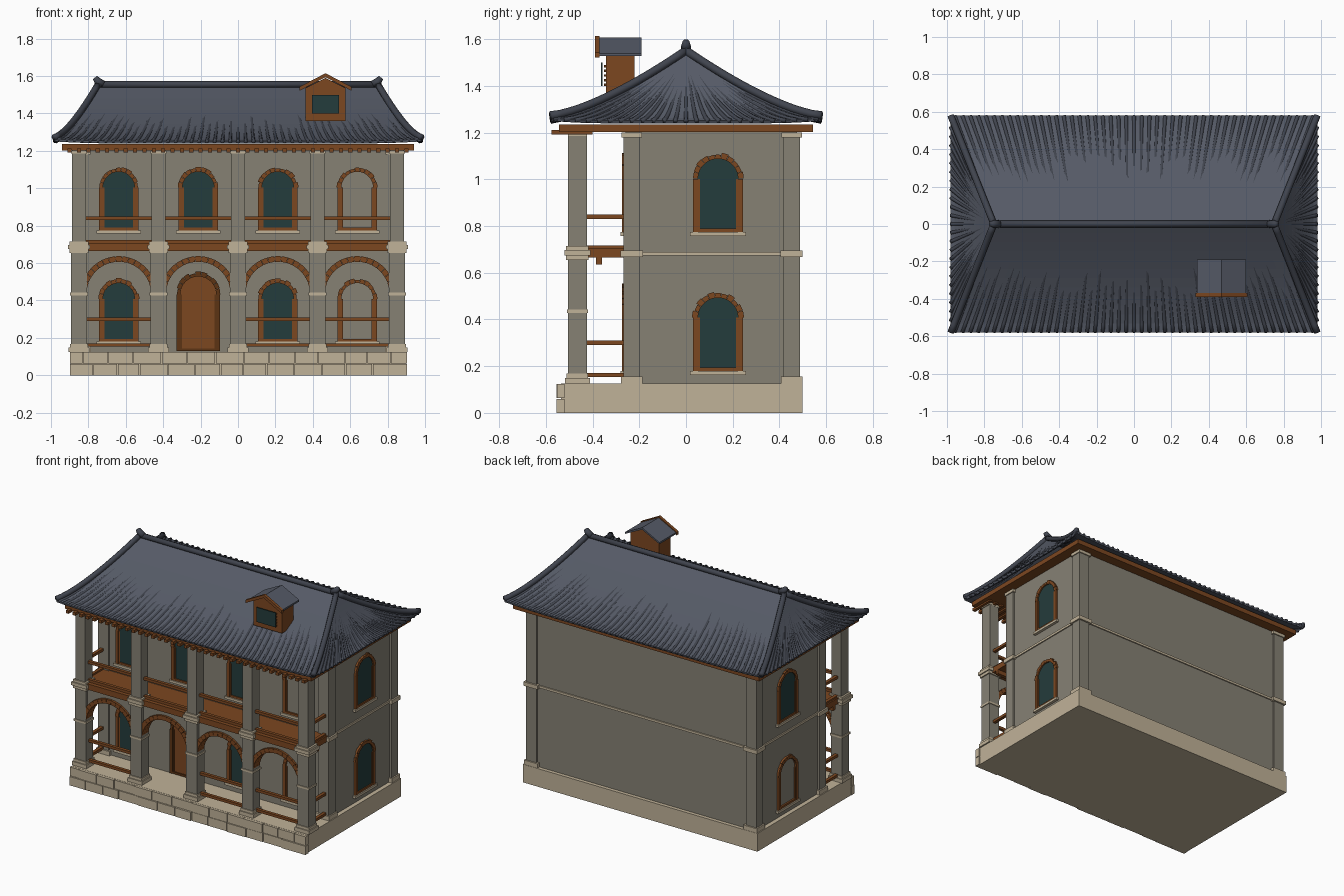
import bpy, bmesh, math, random
from mathutils import Matrix, Vector

if "Cube" in bpy.data.objects:
    bpy.data.objects.remove(bpy.data.objects["Cube"])
random.seed(4)


def mat(name, hexcol):
    m = bpy.data.materials.new(name)
    c = [int(hexcol[i:i + 2], 16) / 255 for i in (0, 2, 4)]
    m.diffuse_color = [((v + .055) / 1.055) ** 2.4 if v > .04 else v / 12.92 for v in c] + [1]
    m.use_nodes = True
    m.node_tree.nodes["Principled BSDF"].inputs["Base Color"].default_value = m.diffuse_color
    return m


WALL = mat("grey_plaster", "868174")
STONE = mat("cream_stone", "c0b298")
WOOD = mat("brown_wood", "7c4720")
DARKWOOD = mat("dark_wood", "5c3414")
GLASS = mat("teal_glass", "243c3c")
SLATE = mat("roof_slate", "555a66")
TILE = mat("dark_tile", "40444e")


def finish(name, bm, m, smooth=False):
    bmesh.ops.recalc_face_normals(bm, faces=bm.faces)
    me = bpy.data.meshes.new(name)
    bm.to_mesh(me)
    bm.free()
    me.materials.append(m)
    ob = bpy.data.objects.new(name, me)
    bpy.context.collection.objects.link(ob)
    if smooth:
        for p in me.polygons:
            p.use_smooth = True
    return ob


def box(bm, x0, x1, y0, y1, z0, z1, M=Matrix()):
    T = Matrix.Translation(((x0 + x1) / 2, (y0 + y1) / 2, (z0 + z1) / 2))
    S = Matrix.Diagonal((abs(x1 - x0), abs(y1 - y0), abs(z1 - z0), 1))
    bmesh.ops.create_cube(bm, size=1, matrix=M @ T @ S)


def boxes(name, m, specs):
    bm = bmesh.new()
    for s in specs:
        box(bm, *s)
    return finish(name, bm, m)


def prism(bm, pts, y0, y1, M=Matrix()):
    """Extrude an x-z outline from y0 to y1."""
    f = bm.faces.new([bm.verts.new(M @ Vector((x, y0, z))) for x, z in pts])
    r = bmesh.ops.extrude_face_region(bm, geom=[f])
    vs = [v for v in r["geom"] if isinstance(v, bmesh.types.BMVert)]
    bmesh.ops.translate(bm, verts=vs, vec=M.to_3x3() @ Vector((0, y1 - y0, 0)))


def arc(cx, cz, r, a0, a1, n):
    return [(cx + r * math.cos(a0 + (a1 - a0) * i / n), cz + r * math.sin(a0 + (a1 - a0) * i / n))
            for i in range(n + 1)]


def voussoirs(bm, cx, cz, r0, r1, y0, y1, n, jit, M=Matrix()):
    for i in range(n):
        a, b = math.pi * (i + .02) / n, math.pi * (i + .98) / n
        ro = r1 + random.uniform(-jit, jit)
        prism(bm, arc(cx, cz, ro, a, b, 3) + arc(cx, cz, r0, b, a, 3), y0, y1, M)


def tube(bm, pts, radii, n=6):
    rings = []
    for i, p in enumerate(pts):
        d = (pts[min(i + 1, len(pts) - 1)] - pts[max(i - 1, 0)]).normalized()
        a = d.cross(Vector((0, 0, 1))).normalized()
        b = a.cross(d)
        rings.append([bm.verts.new(p + radii[i] * (a * math.cos(t) + b * math.sin(t)))
                      for t in [2 * math.pi * k / n for k in range(n)]])
    for r, q in zip(rings, rings[1:]):
        for k in range(n):
            bm.faces.new((r[k], r[(k + 1) % n], q[(k + 1) % n], q[k]))
    bm.faces.new(rings[0])
    bm.faces.new(rings[-1])


# Base and front stone courses
boxes("base_slab", STONE, [(-.895, .895, -.535, .5, 0, .125)])
bm = bmesh.new()
for row in range(2):
    x = -.9
    while x < .9:
        x2 = min(x + random.uniform(.115, .155), .905)
        x2 = .905 if x2 > .86 else x2
        if row == 1 and x == -.9:
            x2 = -.83
        d = random.uniform(-.006, .003)
        box(bm, x + .002, x2 - .002, -.55 + d, -.52, row * .064, row * .064 + .06)
        x = x2
finish("base_stone_blocks", bm, STONE)

# House body, corner pilasters and stone bands
boxes("house_walls", WALL, [(-.865, .865, -.26, .475, .12, 1.21)])
corners = [(sx, y) for sx in (-1, 1) for y in (-.232, .452)]
boxes("corner_pilasters", WALL, [(sx * .80, sx * .88, y - .036, y + .036, .125, 1.2) for sx, y in corners])
boxes("pilaster_stones", STONE, [(sx * (.79 - e), sx * (.885 + e), y - .042 - e, y + .042 + e, a, b)
      for sx, y in corners for a, b, e in ((.125, .155, .004), (.668, .695, .006), (1.18, 1.2, .002))])
boxes("wall_band", STONE, [(-.873, .873, -.268, .483, .674, .69)])

# Veranda columns with stone bases and capitals
xs = [-.85, -.425, 0, .425, .85]
CY = -.465
boxes("veranda_columns", WALL, [(x - w, x + w, CY - .04, CY + .04, a, b)
      for x in xs for w, a, b in ((.042, .125, .68), (.037, .68, 1.21))])
boxes("column_stones", STONE, [(x - w, x + w, CY - w + .002, CY + w - .002, a, b) for x in xs
      for w, a, b in ((.055, .125, .15), (.048, .15, .168), (.047, .428, .442), (.05, .655, .675),
                      (.058, .675, .698), (.05, .698, .715), (.043, 1.185, 1.2))])

# Arcade: plaster spandrels and wooden arch rings
bays = [-.6375, -.2125, .2125, .6375]
bm, bw = bmesh.new(), bmesh.new()
for cx in bays:
    for a in (0, math.pi):
        s = 1 if a == 0 else -1
        prism(bm, arc(cx, .435, .19, a, math.pi / 2, 10) + [(cx, .665), (cx + s * .2125, .665), (cx + s * .2125, .435)],
              CY - .02, CY + .02)
    voussoirs(bw, cx, .435, .172, .202, CY - .035, CY + .035, 17, 0)
finish("arcade_spandrels", bm, WALL)
finish("arcade_arches", bw, WOOD)

# Balcony deck, beams and railings
boxes("balcony_deck", WOOD, [(-.87, .87, -.5, -.25, .665, .705), (-.87, .87, -.385, -.36, .635, .67)])
rails = []
for i, cx in enumerate(bays):
    for z, low in ((.84, 0), (.715, 0), (.30, 1), (.162, 1)):
        if not (low and i == 1):
            rails.append((cx - .178, cx + .178, CY - .011, CY + .011, z - .009, z + .009))
for sx in (-1, 1):
    for z in (.84, .707, .30, .162):
        rails.append((sx * .85 - .011, sx * .85 + .011, -.43, -.26, z - .009, z + .009))
boxes("railings", WOOD, rails)


# Arched windows and door, in a local frame facing -y
def opening(name, M, z0, z1, w, fill):
    r = w / 2
    cz = z1 - r
    frame, pane, sill = bmesh.new(), bmesh.new(), bmesh.new()
    for s in (-1, 1):
        box(frame, s * (r - .022), s * r, -.014, .01, z0, cz, M)
        box(frame, s * (r - .03), s * (r - .018), -.009, .01, z0, cz, M)
    box(frame, -r, r, -.012, .01, z0, z0 + .014, M)
    voussoirs(frame, 0, cz, r - .022, r, -.014, .01, 11, .005, M)
    finish(name + "_frame", frame, DARKWOOD if fill == WOOD else WOOD)
    if fill:
        prism(pane, [(-r + .02, z0 + .01), (r - .02, z0 + .01)] + arc(0, cz, r - .02, 0, math.pi, 16), -.005, .003, M)
        finish(name + "_pane", pane, fill)
    else:
        pane.free()
    if fill != WOOD:
        box(sill, -r - .012, r + .012, -.02, .01, z0 - .017, z0, M)
        finish(name + "_sill", sill, STONE)
    else:
        sill.free()


for i, cx in enumerate(bays):
    M = Matrix.Translation((cx, -.26, 0))
    g = GLASS if i < 3 else None
    opening("upper_window_%d" % i, M, .775, 1.11, .213, g)
    if i == 1:
        opening("front_door", M, .13, .55, .235, WOOD)
    else:
        opening("lower_window_%d" % i, M, .18, .515, .213, g)
for side, sx in (("right", 1), ("left", -1)):
    M = Matrix.Translation((sx * .865, .137, 0)) @ Matrix.Rotation(sx * math.pi / 2, 4, 'Z')
    opening(side + "_upper_window", M, .775, 1.11, .215, GLASS)
    opening(side + "_lower_window", M, .18, .515, .215, GLASS if sx == 1 else None)

# Eaves: fascia and rafter ends
boxes("eaves_fascia", WOOD, [(-.94, .94, -.545, .545, 1.203, 1.236)])
boxes("rafter_ends", WOOD, [(x - .011, x + .011, -.575, -.4, 1.192, 1.212)
      for x in [-.9 + 1.8 * i / 36 for i in range(37)]])


# Curved hipped roof
def roof(side, u, s, dz=0):
    z = 1.252 + .29 * s ** 1.35 + .012 * abs(u) ** 6 * (1 - s) ** 3 + dz
    wx, wy = .98 - .23 * s, .58 * (1 - s)
    return Vector([(u * wx, -wy, z), (wx, u * wy, z), (-u * wx, wy, z), (-wx, -u * wy, z)][side])


bm = bmesh.new()
N, K = 20, 12
for side in range(4):
    g = [[bm.verts.new(roof(side, -1 + 2 * i / N, j / K)) for i in range(N + 1)] for j in range(K + 1)]
    for j in range(K):
        for i in range(N):
            bm.faces.new((g[j][i], g[j][i + 1], g[j + 1][i + 1], g[j + 1][i]))
bmesh.ops.remove_doubles(bm, verts=bm.verts, dist=1e-4)
bmesh.ops.dissolve_degenerate(bm, edges=bm.edges, dist=1e-5)
ob = finish("roof_surface", bm, SLATE)
so = ob.modifiers.new("thickness", 'SOLIDIFY')
so.thickness, so.offset = .014, -1

# Tile ribs that sink into the slope, hips and ridge
bm = bmesh.new()
for side in range(4):
    n = 47 if side % 2 == 0 else 25
    for i in range(n):
        u = -.98 + 1.96 * i / (n - 1)
        top = random.uniform(.55, .85)
        ss = [top * k / 9 for k in range(10)]
        tube(bm, [roof(side, u, s, -.002 - .013 * s / top) for s in ss],
             [.011 * (1 - (.35 * s if side % 2 else 0)) for s in ss])
finish("tile_ribs", bm, TILE, True)
bm = bmesh.new()
for side in range(4):
    tube(bm, [roof(side, 1, k / 14, .01) for k in range(15)], [.018] * 15, 8)
tube(bm, [Vector((x, 0, 1.555)) for x in (-.76, 0, .76)], [.018] * 3, 8)
for sx in (-1, 1):
    tube(bm, [Vector((sx * x, 0, z)) for x, z in ((.72, 1.555), (.75, 1.572), (.765, 1.592))], [.02, .021, .014], 8)
finish("ridge_and_hips", bm, TILE, True)

# Dormer
DX = .468
bm = bmesh.new()
prism(bm, [(DX - .108, 1.36), (DX + .108, 1.36), (DX + .108, 1.535), (DX, 1.59), (DX - .108, 1.535)], -.343, -.22)
finish("dormer_body", bm, WOOD)
bm, bt = bmesh.new(), bmesh.new()
for s in (-1, 1):
    prism(bm, [(DX, 1.607), (DX + s * .132, 1.54), (DX + s * .132, 1.528), (DX, 1.593)], -.375, -.19)
    prism(bt, [(DX, 1.615), (DX + s * .138, 1.543), (DX + s * .138, 1.522), (DX, 1.594)], -.39, -.37)
finish("dormer_roof", bm, SLATE)
finish("dormer_gable_trim", bt, WOOD)
boxes("dormer_window", GLASS, [(DX - .073, DX + .073, -.364, -.358, 1.4, 1.5)])
boxes("dormer_louvres", DARKWOOD, [(DX + s * .004, DX + s * .07, -.352, -.342, z, z + .01)
      for s in (-1, 1) for z in [1.4 + .02 * k for k in range(5)]])
